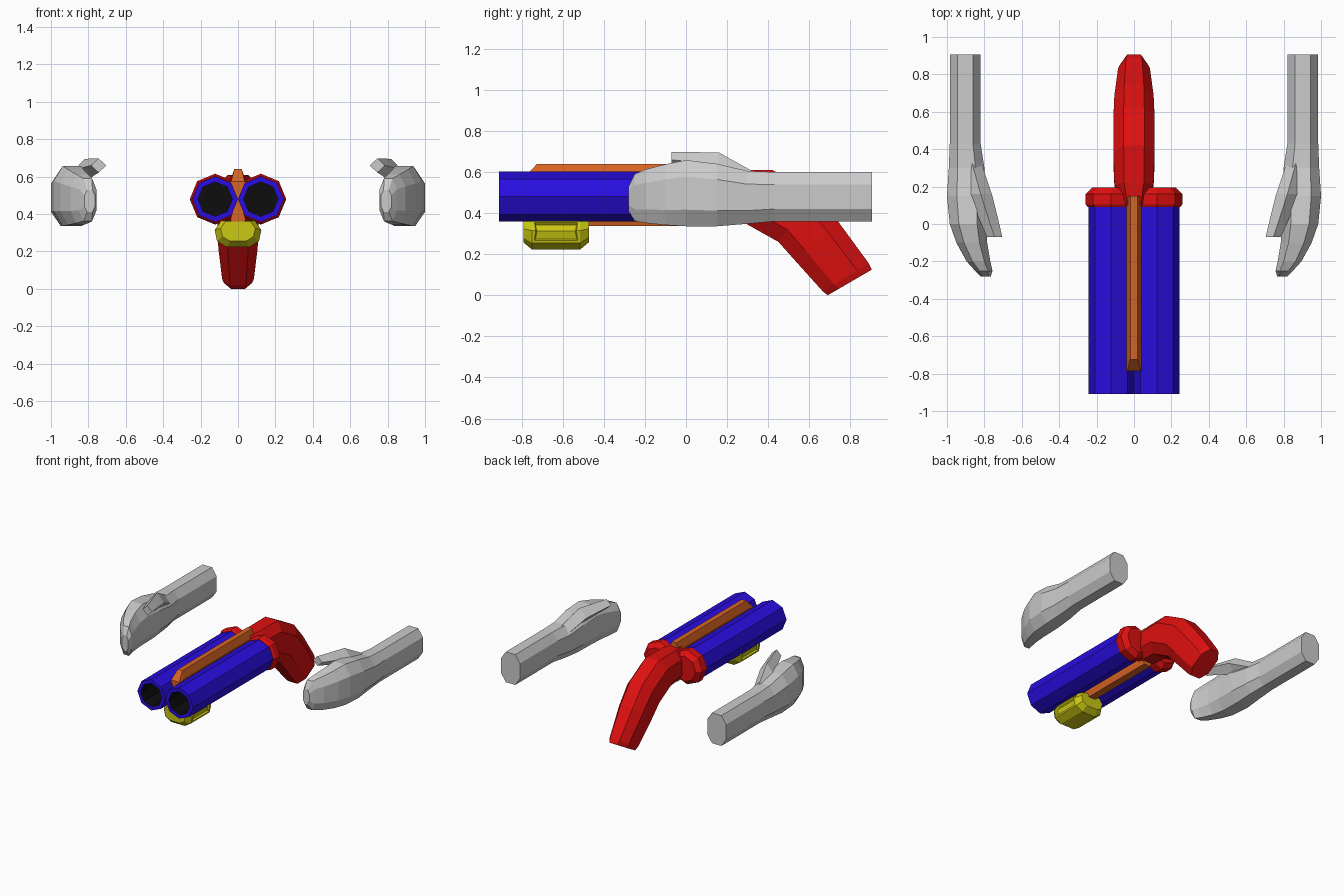
import bpy, bmesh, math

if "Cube" in bpy.data.objects:
    bpy.data.objects.remove(bpy.data.objects["Cube"])


def material(name, r, g, b):
    m = bpy.data.materials.new(name)
    m.diffuse_color = (r, g, b, 1)
    m.use_nodes = True
    m.node_tree.nodes["Principled BSDF"].inputs["Base Color"].default_value = m.diffuse_color
    return m


RED = material("red", .74, .005, .005)
BLUE = material("blue", .022, .004, .74)
BLACK = material("black", .004, .004, .004)
ORANGE = material("orange", .70, .13, .017)
YELLOW = material("yellow", .60, .58, .006)
GREY = material("light grey", .60, .60, .60)

# Unit cross-sections
CHAMFER = [(1, .5), (.5, 1), (-.5, 1), (-1, .5), (-1, -.5), (-.5, -1), (.5, -1), (1, -.5)]
OCTAGON = [(math.cos(i * math.pi / 4), math.sin(i * math.pi / 4)) for i in range(8)]
DIAMOND = [(1, 0), (0, 1), (-1, 0), (0, -1)]


def section(shape, y, cx, cz, rx, rz):
    return [(cx + rx * a, y, cz + rz * b) for a, b in shape]


def loft(name, rings, mats, mirror=False, edit=None):
    """Skin a list of equal rings and cap both ends."""
    bm = bmesh.new()
    rows = [[bm.verts.new(p) for p in ring] for ring in rings]
    n = len(rows[0])
    for a, b in zip(rows, rows[1:]):
        for i in range(n):
            j = (i + 1) % n
            bm.faces.new((a[i], a[j], b[j], b[i]))
    bm.faces.new(rows[0])
    bm.faces.new(rows[-1])
    bmesh.ops.recalc_face_normals(bm, faces=bm.faces)
    if edit:
        edit(bm)
    me = bpy.data.meshes.new(name)
    bm.to_mesh(me)
    bm.free()
    for m in mats:
        me.materials.append(m)
    ob = bpy.data.objects.new(name, me)
    bpy.context.collection.objects.link(ob)
    if mirror:
        ob.modifiers.new("mirror", 'MIRROR').use_mirror_merge = False
    return ob


# Twin barrels with dark recessed bores
def paint_bore(bm):
    for f in bm.faces:
        c = f.calc_center_median()
        if math.hypot(c.x - .122, c.z - .48) < .09 and -.905 < c.y < 0:
            f.material_index = 1


loft("barrels", [section(OCTAGON, y, .122, .48, r, r) for y, r in
                 ((.12, .122), (-.91, .122), (-.91, .092), (-.6, .092))],
     [BLUE, BLACK], True, paint_bore)

# Breech collars
loft("breech_collars", [section(OCTAGON, y, .122, .48, r, r) for y, r in
                        ((.09, .126), (.105, .136), (.16, .136), (.195, .10))],
     [RED], True)

# Curved grip: top point (y, z), bottom point (y, z), half width
GRIP = [((.10, .60), (.10, .37), .07),
        ((.22, .61), (.20, .36), .105),
        ((.42, .61), (.28, .355), .11),
        ((.62, .50), (.45, .26), .11),
        ((.74, .36), (.53, .17), .105),
        ((.89, .155), (.665, .02), .085),
        ((.905, .125), (.69, .0), .075)]
rings = []
for (ty, tz), (by, bz), w in GRIP:
    rings.append([(w * a, (ty + by) / 2 + b * (ty - by) / 2, (tz + bz) / 2 + b * (tz - bz) / 2)
                  for a, b in CHAMFER])
loft("grip", rings, [RED])


# Ribs above and below the barrels
def rib(name, profile_at):
    loft(name, [[(x, y, z) for x, z in ((-.005, .48), (-wm, zm), (-wt, zt), (wt, zt), (wm, zm), (.005, .48))]
                for y, wm, zm, wt, zt in profile_at], [ORANGE])


rib("top_rib", [(-.785, .04, .57, .036, .575), (-.725, .04, .58, .02, .64), (.15, .04, .58, .02, .64)])
rib("bottom_rib", [(-.785, .04, .375, .03, .337), (.15, .04, .375, .03, .337)])


# Fore grip with recessed side panels
def side_panels(bm):
    for s in (-1, 1):
        faces = [f for f in bm.faces if f.normal.x * s > .8
                 and abs(f.calc_center_median().y + .63) < .05]
        if faces:
            bmesh.ops.inset_region(bm, faces=faces, thickness=.018, depth=0)
            bmesh.ops.inset_region(bm, faces=faces, thickness=.006, depth=-.014)


half = [(.09, .365), (.125, .315), (.112, .255), (.06, .223)]
fore = half + [(-x, z) for x, z in reversed(half)]
loft("fore_grip", [[(x * s, y, .35 + (z - .35) * t) for x, z in fore] for y, s, t in
                   ((-.79, .74, .74), (-.75, 1, 1), (-.515, 1, 1), (-.472, .78, .72))],
     [YELLOW], False, side_panels)

# Forearms and hands: y, inner x, outer x, bottom z, top z
HAND = [(.905, .82, .985, .36, .60),
        (.43, .82, .985, .36, .60),
        (.30, .80, .99, .348, .605),
        (.15, .79, 1.0, .336, .64),
        (0, .79, .985, .336, .658),
        (-.10, .785, .95, .342, .638),
        (-.20, .768, .895, .352, .612),
        (-.25, .757, .85, .362, .59),
        (-.28, .765, .82, .41, .53)]
loft("hands", [section(CHAMFER, y, (a + b) / 2, (c + d) / 2, (b - a) / 2, (d - c) / 2)
               for y, a, b, c, d in HAND], [GREY], True)

# Thumbs
loft("thumbs", [section(DIAMOND, *v) for v in
                ((.34, .87, .54, .05, .055), (.16, .82, .63, .06, .065),
                 (.02, .775, .65, .05, .047), (-.07, .745, .66, .041, .038))],
     [GREY], True)
